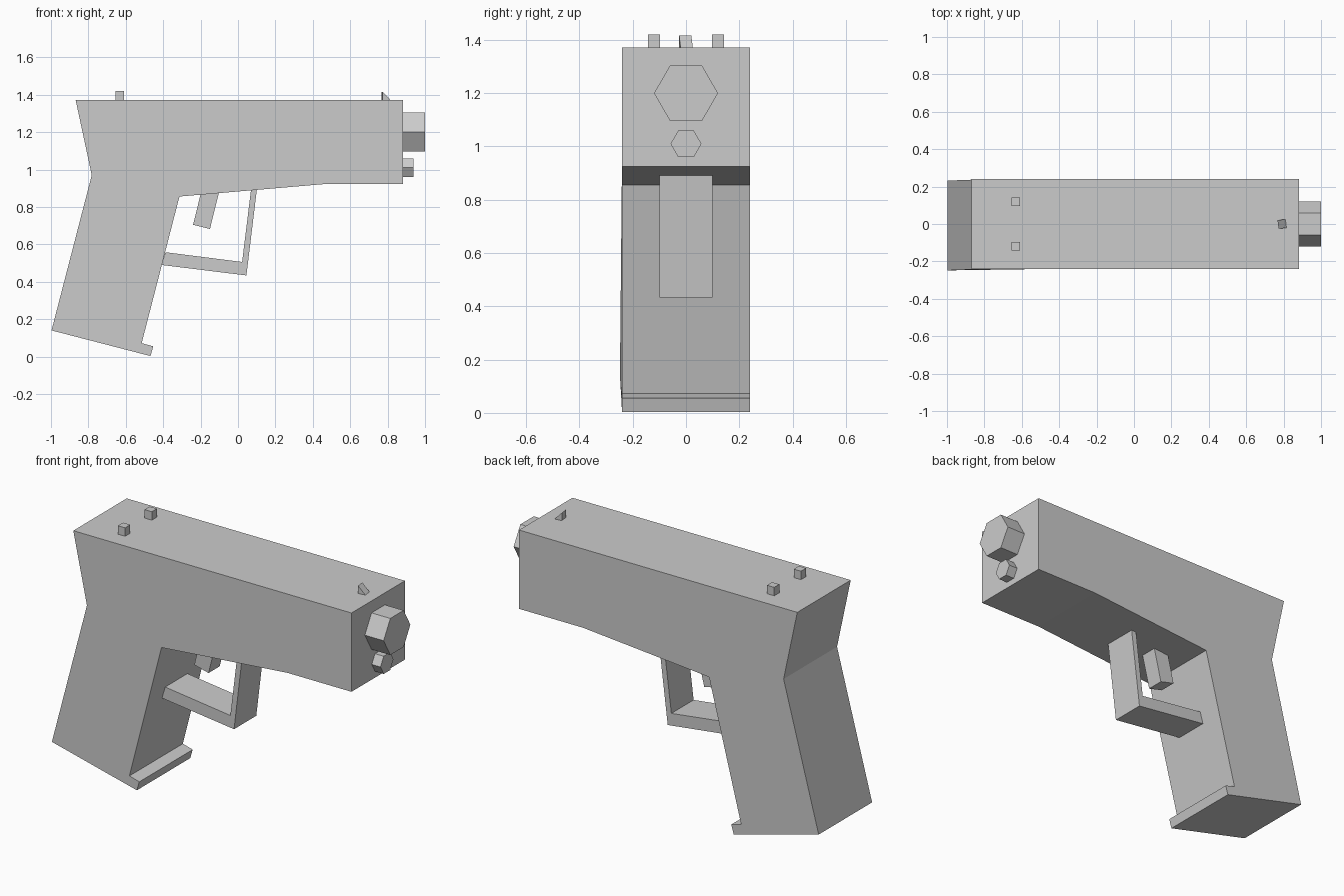
import bpy, bmesh, math
from mathutils import Matrix

if "Cube" in bpy.data.objects:
    bpy.data.objects.remove(bpy.data.objects["Cube"])


def finish(name, bm):
    bmesh.ops.recalc_face_normals(bm, faces=bm.faces)
    mesh = bpy.data.meshes.new(name)
    bm.to_mesh(mesh)
    bm.free()
    obj = bpy.data.objects.new(name, mesh)
    bpy.context.collection.objects.link(obj)
    return obj


def slab(name, profile, half_width, y=0.0):
    """Extrude a side profile (x, z) across the width."""
    bm = bmesh.new()
    face = bm.faces.new([bm.verts.new((x, y - half_width, z)) for x, z in profile])
    new = bmesh.ops.extrude_face_region(bm, geom=[face])["geom"]
    bmesh.ops.translate(bm, vec=(0, 2 * half_width, 0),
                        verts=[v for v in new if isinstance(v, bmesh.types.BMVert)])
    return finish(name, bm)


def hex_tube(name, z, radius, x0, x1):
    """Hexagonal rod along x, with corners pointing to the sides."""
    bm = bmesh.new()
    turn = Matrix.Rotation(math.pi / 2, 4, 'Y') @ Matrix.Rotation(math.pi / 2, 4, 'Z')
    bmesh.ops.create_cone(bm, cap_ends=True, segments=6, radius1=radius,
                          radius2=radius, depth=x1 - x0,
                          matrix=Matrix.Translation(((x0 + x1) / 2, 0, z)) @ turn)
    # keep a corner on the y axis whatever the primitive's start angle is
    if max(v.co.y for v in bm.verts) < radius * 0.95:
        bmesh.ops.rotate(bm, cent=(0, 0, z), verts=bm.verts,
                         matrix=Matrix.Rotation(math.pi / 6, 3, 'X'))
    return finish(name, bm)


# Slide and grip in one outline, with the small toe lip at the grip base
body = slab("body", [(-0.868, 1.372), (0.882, 1.372), (0.882, 0.924), (0.48, 0.924),
                     (-0.313, 0.856), (-0.515, 0.072), (-0.453, 0.055),
                     (-0.468, 0.003), (-0.997, 0.14), (-0.782, 0.97)], 0.24)
# The heel of the grip leans slightly to one side
for v in body.data.vertices:
    if v.co.x < -0.95:
        v.co.y -= 0.008

# Trigger guard and trigger, tops sunk into the body
slab("trigger_guard", [(0.101, 0.895), (0.045, 0.434), (-0.408, 0.49),
                       (-0.388, 0.558), (0.022, 0.506), (0.07, 0.895)], 0.1)
slab("trigger", [(-0.196, 0.885), (-0.24, 0.705), (-0.15, 0.682), (-0.1, 0.885)], 0.05)

# Muzzle and guide rod
hex_tube("muzzle", 1.2, 0.12, 0.87, 1.0)
hex_tube("guide_rod", 1.01, 0.058, 0.87, 0.937)

# Rear sight posts and front sight ramp
for side, y in (("left", 0.12), ("right", -0.12)):
    slab("rear_sight_" + side, [(-0.655, 1.36), (-0.61, 1.36),
                                (-0.61, 1.42), (-0.655, 1.42)], 0.023, y)
sight = slab("front_sight", [(-0.022, 1.36), (0.032, 1.36), (-0.022, 1.416)], 0.023)
sight.location.x = 0.792
sight.rotation_euler.z = math.radians(7)
